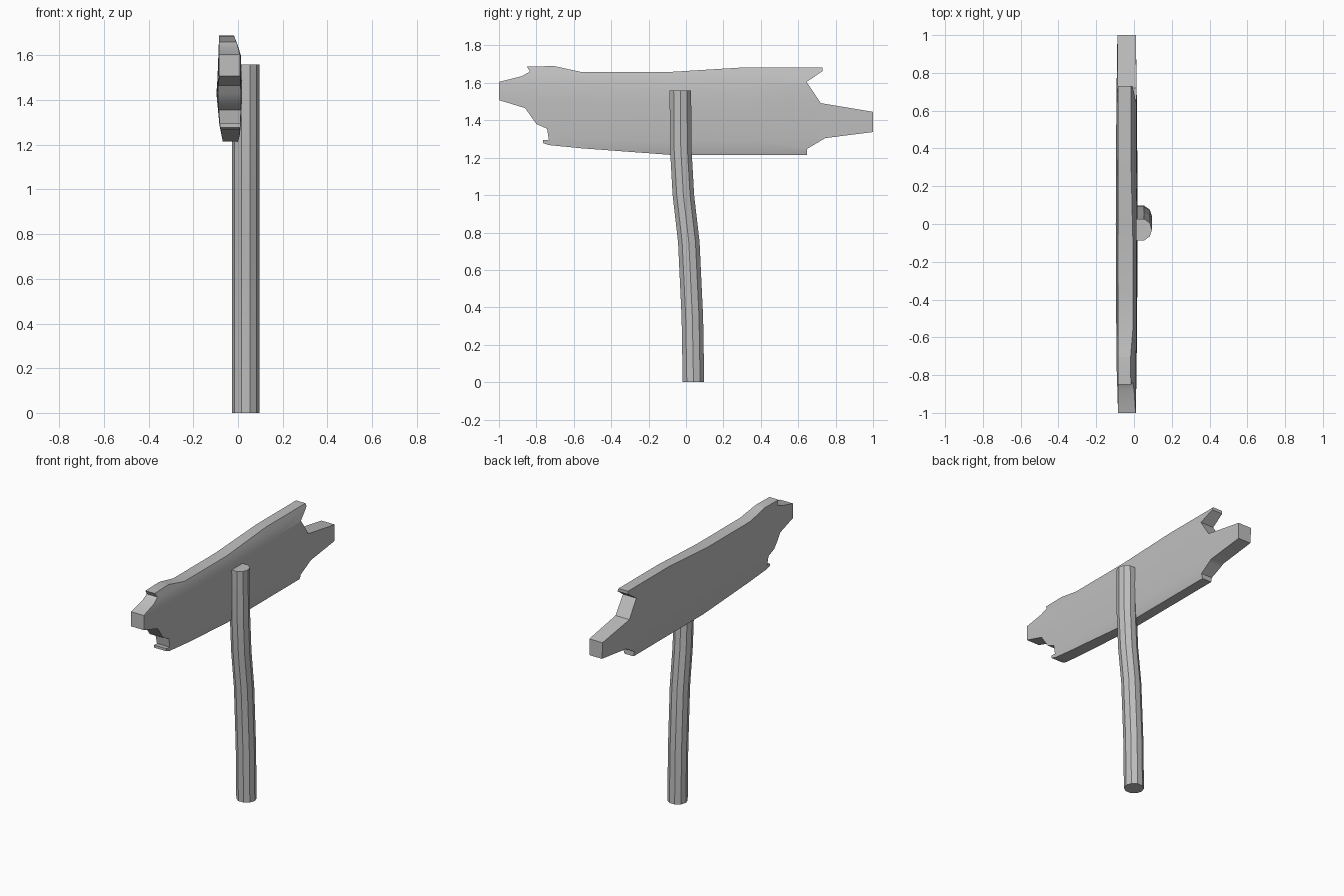
import bpy, bmesh
from math import cos, sin, tau
from mathutils import Vector

if "Cube" in bpy.data.objects:
    bpy.data.objects.remove(bpy.data.objects["Cube"])

# One plain grey for everything
grey = bpy.data.materials.new("weathered grey")
grey.use_nodes = True
colour = (0.52, 0.52, 0.52, 1)
grey.diffuse_color = colour
grey.node_tree.nodes["Principled BSDF"].inputs["Base Color"].default_value = colour


def finish(bm, name, angle):
    bmesh.ops.recalc_face_normals(bm, faces=bm.faces[:])
    mesh = bpy.data.meshes.new(name)
    bm.to_mesh(mesh)
    bm.free()
    mesh.materials.append(grey)
    obj = bpy.data.objects.new(name, mesh)
    bpy.context.collection.objects.link(obj)
    bpy.ops.object.select_all(action='DESELECT')
    obj.select_set(True)
    bpy.context.view_layer.objects.active = obj
    bpy.ops.object.shade_smooth_by_angle(angle=angle)
    return obj


def lookup(profile, z):
    """Straight-line interpolation through (height, x) pairs."""
    if z <= profile[0][0]:
        return profile[0][1]
    for (z0, x0), (z1, x1) in zip(profile, profile[1:]):
        if z <= z1:
            return x0 + (x1 - x0) * (z - z0) / (z1 - z0)
    return profile[-1][1]


# Bent ten-sided post: (height, y centre) of each ring
bm = bmesh.new()
SIDES = 10
rings = []
for z, y in [(0, .04), (.35, .034), (.75, .015), (1.0, -.014), (1.25, -.028), (1.56, -.03)]:
    rings.append([bm.verts.new((.034 + .0615 * cos(tau * i / SIDES),
                                y + .0605 * sin(tau * i / SIDES), z)) for i in range(SIDES)])
for low, high in zip(rings, rings[1:]):
    for i in range(SIDES):
        j = (i + 1) % SIDES
        bm.faces.new((low[i], low[j], high[j], high[i]))
bm.faces.new(rings[0])
bm.faces.new(rings[-1])
finish(bm, "post", 0.5)

# Broken plank outline (y, z)
outline = [(-1, 1.605), (-.88, 1.635), (-.835, 1.66), (-.85, 1.687), (-.705, 1.69),
           (-.555, 1.657), (-.11, 1.657), (.315, 1.683), (.73, 1.683), (.73, 1.663),
           (.645, 1.605), (.72, 1.492), (1, 1.445), (1, 1.337), (.745, 1.305),
           (.647, 1.247), (.647, 1.215), (-.08, 1.215), (-.555, 1.25), (-.73, 1.267),
           (-.765, 1.278), (-.765, 1.295), (-.733, 1.293), (-.743, 1.355),
           (-.8, 1.38), (-.86, 1.465), (-1, 1.508)]
bm = bmesh.new()
face = bm.faces.new([bm.verts.new((0, y, z)) for y, z in outline])
moved = bmesh.ops.extrude_face_region(bm, geom=[face])["geom"]
for v in moved:
    if isinstance(v, bmesh.types.BMVert):
        v.co.x = -1

# Cross cuts so the plank can follow its warped section
cuts = [((0, 0, z), (0, 0, 1)) for z in (1.24, 1.29, 1.36, 1.43, 1.5, 1.6, 1.65)]
cuts += [((0, y, 0), (0, 1, 0)) for y in (-.7, -.35, 0, .35, .7)]
for point, normal in cuts:
    bmesh.ops.bisect_plane(bm, geom=bm.verts[:] + bm.edges[:] + bm.faces[:],
                           plane_co=Vector(point), plane_no=Vector(normal), dist=1e-5)
near = [(1.21, -.002), (1.24, .006), (1.29, .01), (1.5, .01), (1.6, .01), (1.65, -.004), (1.69, -.018)]
far = [(1.21, -.067), (1.29, -.08), (1.36, -.084), (1.43, -.088), (1.5, -.085), (1.69, -.085)]
for v in bm.verts:
    bulge = .009 * (1 - v.co.y ** 2) * max(0, 1 - abs(v.co.z - 1.44) / .24)
    if v.co.x > -.5:
        v.co.x = lookup(near, v.co.z) + bulge
    else:
        v.co.x = lookup(far, v.co.z) - bulge
finish(bm, "plank", 0.6)
